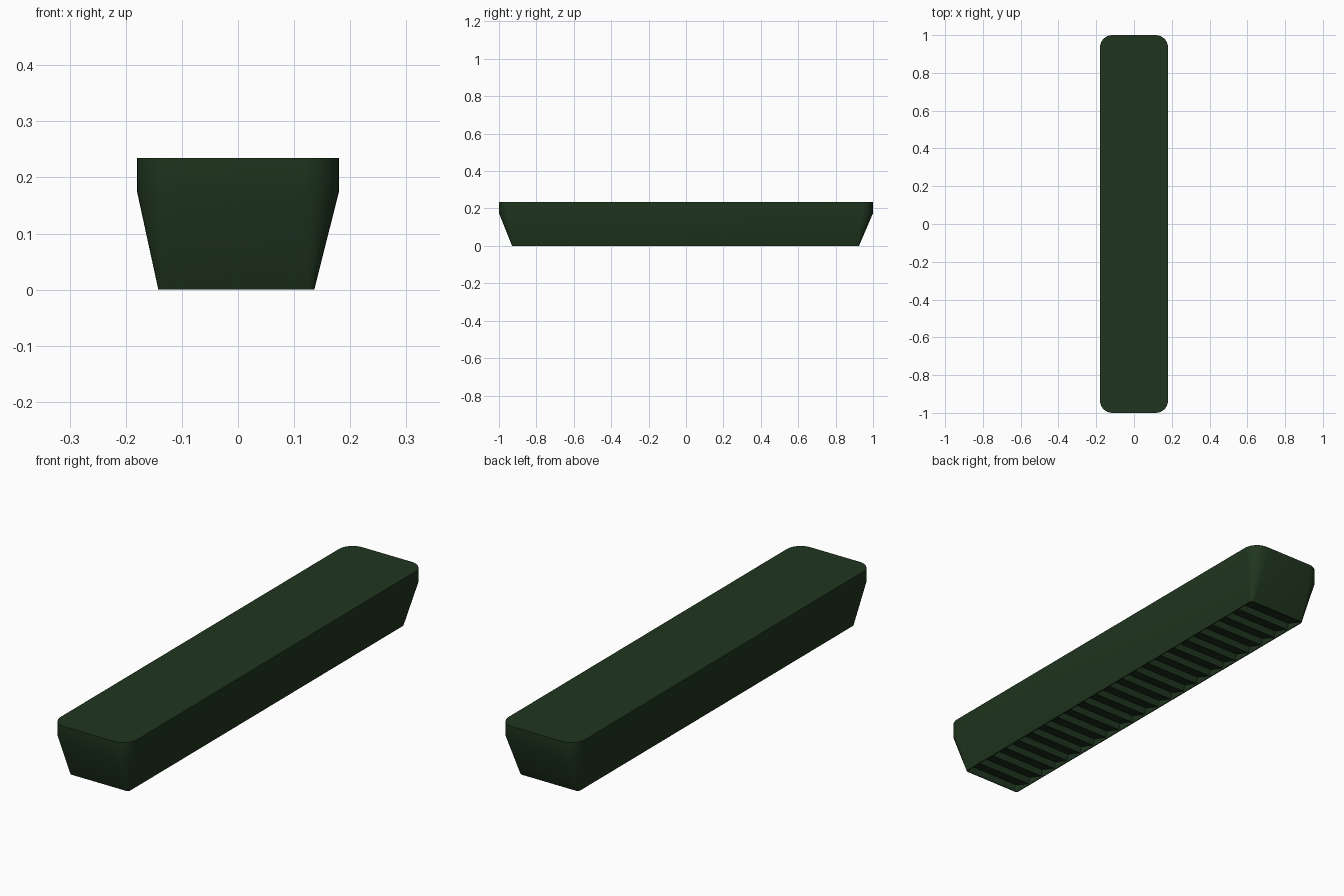
import bpy, bmesh, math

if "Cube" in bpy.data.objects:
    bpy.data.objects.remove(bpy.data.objects["Cube"])

green = bpy.data.materials.new("dark_green")
green.diffuse_color = (0.014, 0.036, 0.013, 1)
green.use_nodes = True
green.node_tree.nodes["Principled BSDF"].inputs["Base Color"].default_value = green.diffuse_color


def rounded_ring(bm, x0, x1, y0, y1, z, r, seg=8):
    """Counter-clockwise rounded rectangle of vertices."""
    centres = [(x1 - r, y1 - r), (x0 + r, y1 - r), (x0 + r, y0 + r), (x1 - r, y0 + r)]
    ring = []
    for c, (cx, cy) in enumerate(centres):
        for i in range(seg + 1):
            a = math.pi / 2 * (c + i / seg)
            ring.append(bm.verts.new((cx + r * math.cos(a), cy + r * math.sin(a), z)))
    return ring


def bridge(bm, a, b):
    n = len(a)
    for i in range(n):
        j = (i + 1) % n
        bm.faces.new((a[i], a[j], b[j], b[i]))


def finish(bm, name):
    mesh = bpy.data.meshes.new(name)
    bm.to_mesh(mesh)
    bm.free()
    ob = bpy.data.objects.new(name, mesh)
    bpy.context.collection.objects.link(ob)
    mesh.materials.append(green)
    bpy.ops.object.select_all(action='DESELECT')
    ob.select_set(True)
    bpy.context.view_layer.objects.active = ob
    bpy.ops.object.shade_smooth_by_angle(angle=math.radians(30))
    return ob


# Base outline and thin rim around the recess
X0, X1, Y0, Y1 = -0.142, 0.136, -0.93, 0.925
RIM, DEPTH = 0.004, 0.035

# Tapered body with a recess underneath
bm = bmesh.new()
recess = rounded_ring(bm, X0 + RIM, X1 - RIM, Y0 + RIM, Y1 - RIM, DEPTH, 0.006)
inner = rounded_ring(bm, X0 + RIM, X1 - RIM, Y0 + RIM, Y1 - RIM, 0, 0.006)
base = rounded_ring(bm, X0, X1, Y0, Y1, 0, 0.01)
shoulder = rounded_ring(bm, -0.18, 0.18, -1, 1, 0.175, 0.065)
top = rounded_ring(bm, -0.18, 0.18, -1, 1, 0.235, 0.065)
rings = [recess, inner, base, shoulder, top]
for a, b in zip(rings, rings[1:]):
    bridge(bm, a, b)
bm.faces.new(top)
bm.faces.new(recess[::-1])
finish(bm, "body")

# Saw-tooth ridges across the recess
bm = bmesh.new()
TEETH = 22
ya, yb = Y0 + RIM, Y1 - RIM
pitch = (yb - ya) / TEETH
profile = []
for i in range(TEETH):
    y = ya + i * pitch
    profile += [(y, 0.032), (y + pitch * 0.9, 0.006)]
profile.append((yb, 0.032))
left = [bm.verts.new((X0 + RIM, y, z)) for y, z in profile]
right = [bm.verts.new((X1 - RIM, y, z)) for y, z in profile]
for i in range(len(profile) - 1):
    bm.faces.new((left[i], left[i + 1], right[i + 1], right[i]))
finish(bm, "ridged_underside")
